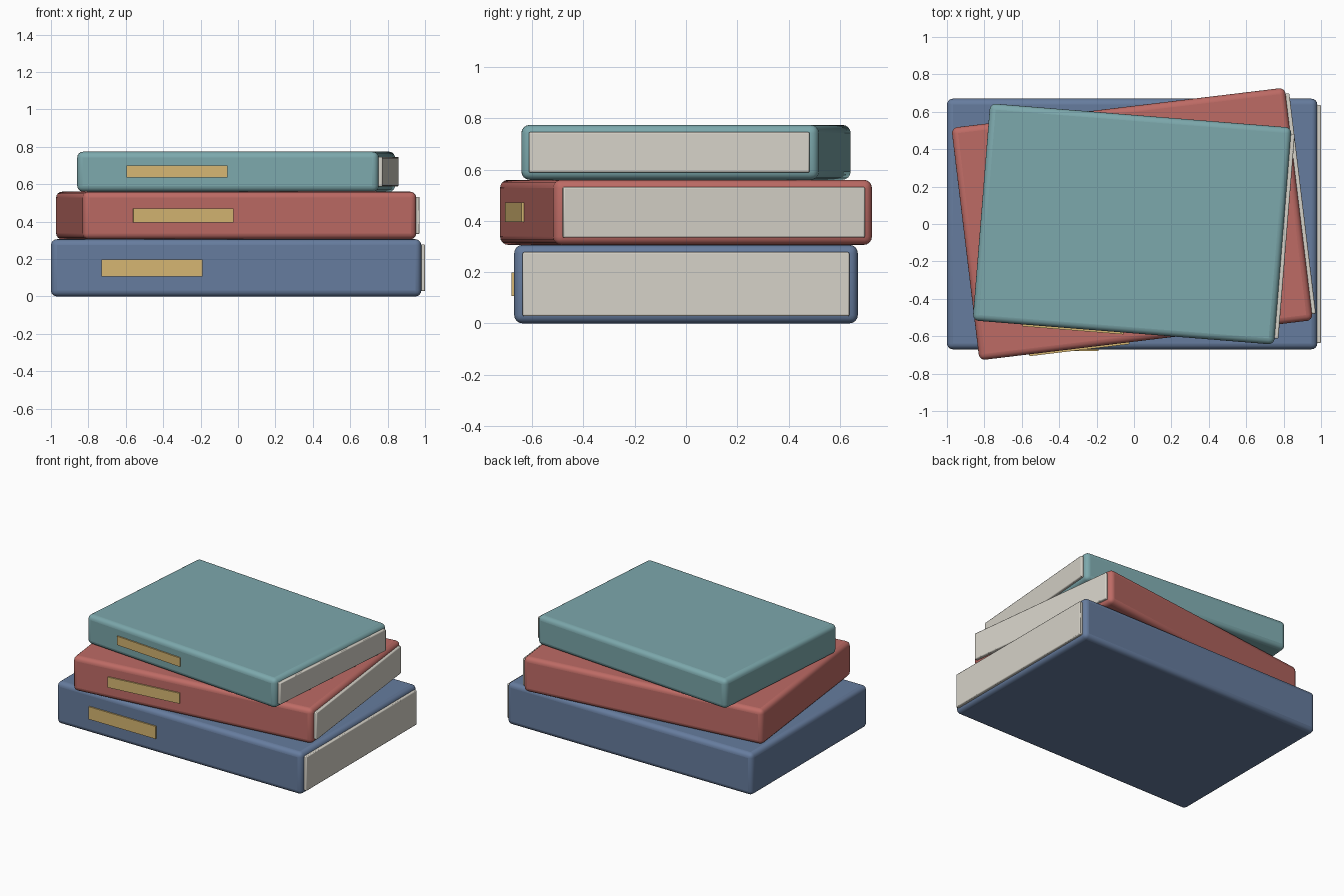
import bpy
import math
from mathutils import Matrix, Vector

cube = bpy.data.objects.get("Cube")
if cube:
    bpy.data.objects.remove(cube, do_unlink=True)


def make_material(name, rgb):
    mat = bpy.data.materials.new(name)
    mat.use_nodes = True
    color = (*rgb, 1.0)
    mat.diffuse_color = color
    mat.node_tree.nodes["Principled BSDF"].inputs["Base Color"].default_value = color
    return mat


blue = make_material("dusty blue", (0.133, 0.202, 0.342))
red = make_material("brick red", (0.515, 0.147, 0.130))
teal = make_material("soft teal", (0.202, 0.392, 0.413))
paper = make_material("paper", (0.672, 0.645, 0.578))
gold = make_material("muted gold", (0.672, 0.468, 0.168))


def add_box(name, size, center, frame, mat, bevel, segments):
    """Box with rounded edges, placed in a book's local frame."""
    bpy.ops.mesh.primitive_cube_add(size=1)
    obj = bpy.context.object
    obj.name = name
    obj.data.transform(Matrix.Diagonal((*size, 1)))
    obj.matrix_world = frame @ Matrix.Translation(Vector(center))
    obj.data.materials.append(mat)
    if bevel:
        mod = obj.modifiers.new("rounded edges", "BEVEL")
        mod.width = bevel
        mod.segments = segments
        bpy.ops.object.shade_smooth_by_angle(angle=math.radians(35))
    return obj


def add_book(prefix, width, depth, bottom, top, turn, label_x, mat):
    height = top - bottom
    frame = (Matrix.Translation((-0.01, 0, (bottom + top) / 2))
             @ Matrix.Rotation(turn, 4, "Z"))
    # Rounded cover block
    add_box(prefix + "_cover", (width, depth, height), (0, 0, 0),
            frame, mat, 0.032, 4)
    # Page block standing slightly proud of the right side
    add_box(prefix + "_pages", (0.1, depth - 0.066, height - 0.056),
            (width / 2 - 0.03, 0, 0), frame, paper, 0.006, 2)
    # Thin label on the spine
    add_box(prefix + "_spine_label", (0.54, 0.02, height * 0.3),
            (label_x, -depth / 2, 0), frame, gold, 0, 0)


add_book("bottom_book", 1.98, 1.34, 0.0, 0.306, 0.0, -0.45, blue)
add_book("middle_book", 1.796, 1.252, 0.306, 0.56, 0.12, -0.36, red)
add_book("top_book", 1.617, 1.164, 0.56, 0.774, -0.08, -0.27, teal)
